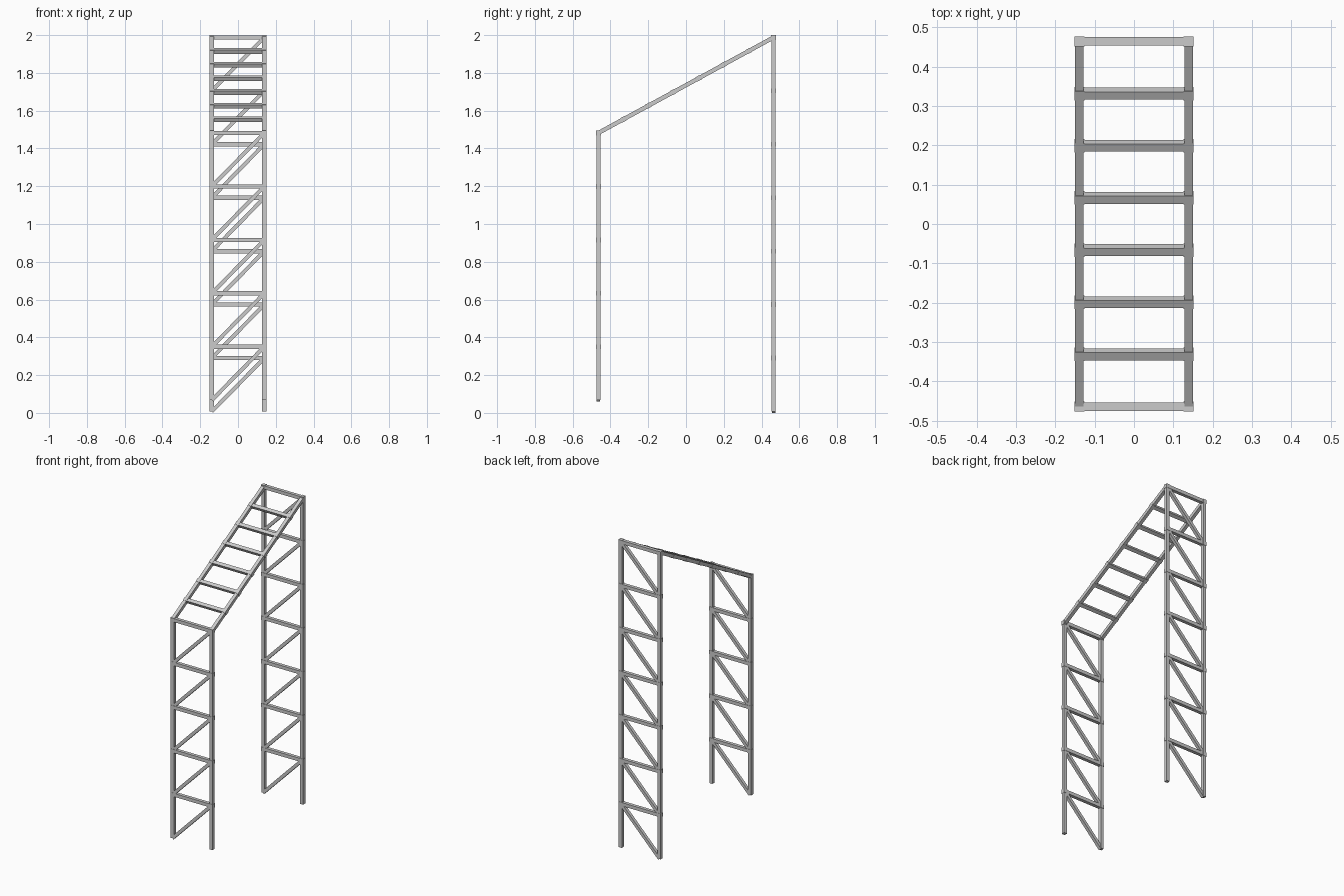
import bpy
import bmesh
from mathutils import Matrix, Vector

cube = bpy.data.objects.get("Cube")
if cube:
    bpy.data.objects.remove(cube, do_unlink=True)

grey = bpy.data.materials.new("steel grey")
grey.use_nodes = True
colour = (0.6, 0.6, 0.6, 1)
grey.diffuse_color = colour
grey.node_tree.nodes["Principled BSDF"].inputs["Base Color"].default_value = colour

X = 0.139       # half the spacing of the posts
Y = 0.464       # half the spacing of the two frames
BAR = 0.022     # tube thickness
JOINT = 0.0255  # joint block thickness
STEP = 0.283    # height of one bay


def box(bm, centre, size, rotation=Matrix()):
    bmesh.ops.create_cube(bm, size=1, matrix=Matrix.Translation(centre)
                          @ rotation @ Matrix.Diagonal((*size, 1)))


def bar(bm, a, b, thick=BAR):
    """Square tube from a to b, its sides lined up with the x axis or y axis."""
    a, b = Vector(a), Vector(b)
    along = (b - a).normalized()
    side = Vector((1, 0, 0)) if abs(along.x) < 0.01 else Vector((0, 1, 0))
    up = along.cross(side)
    rotation = Matrix((side, up, along)).transposed().to_4x4()
    box(bm, (a + b) / 2, (thick, thick, (b - a).length), rotation)


def finish(name, bm):
    mesh = bpy.data.meshes.new(name)
    bm.to_mesh(mesh)
    bm.free()
    mesh.materials.append(grey)
    bpy.context.collection.objects.link(bpy.data.objects.new(name, mesh))


def ladder_frame(name, y, top, bays):
    """Upright frame: two posts, level rungs and one diagonal in each bay."""
    heights = [top - STEP * i for i in range(bays + 1)]
    foot = heights[-1]
    posts, rungs, braces, joints = (bmesh.new() for _ in range(4))
    for x in (-X, X):
        bar(posts, (x, y, foot), (x, y, top))
        for z in heights[:-1]:
            box(joints, (x, y, z), (JOINT,) * 3)
    for z in heights[:-1]:
        bar(rungs, (-X, y, z), (X, y, z))
        bar(braces, (-X, y, z - STEP), (X, y, z), 0.02)
    for part, bm in zip(("posts", "rungs", "braces", "joints"),
                        (posts, rungs, braces, joints)):
        finish(f"{name}_{part}", bm)


FRONT_TOP, BACK_TOP = 1.482, 1.988
ladder_frame("front", -Y, FRONT_TOP, 5)
ladder_frame("back", Y, BACK_TOP, 7)

# Sloping ladder that joins the tops of the two frames
start, end = Vector((0, -Y, FRONT_TOP)), Vector((0, Y, BACK_TOP))
slope = Matrix.Rotation((end - start).yz.angle_signed(Vector((1, 0))), 4, "X")
rails, rungs, joints = (bmesh.new() for _ in range(3))
for x in (-X, X):
    offset = Vector((x, 0, 0))
    bar(rails, start + offset, end + offset)
for i in range(1, 7):
    centre = start.lerp(end, i / 7)
    box(rungs, centre, (2 * X, BAR, BAR), slope)
    for x in (-X, X):
        box(joints, centre + Vector((x, 0, 0)), (JOINT,) * 3, slope)
finish("slope_rails", rails)
finish("slope_rungs", rungs)
finish("slope_joints", joints)
